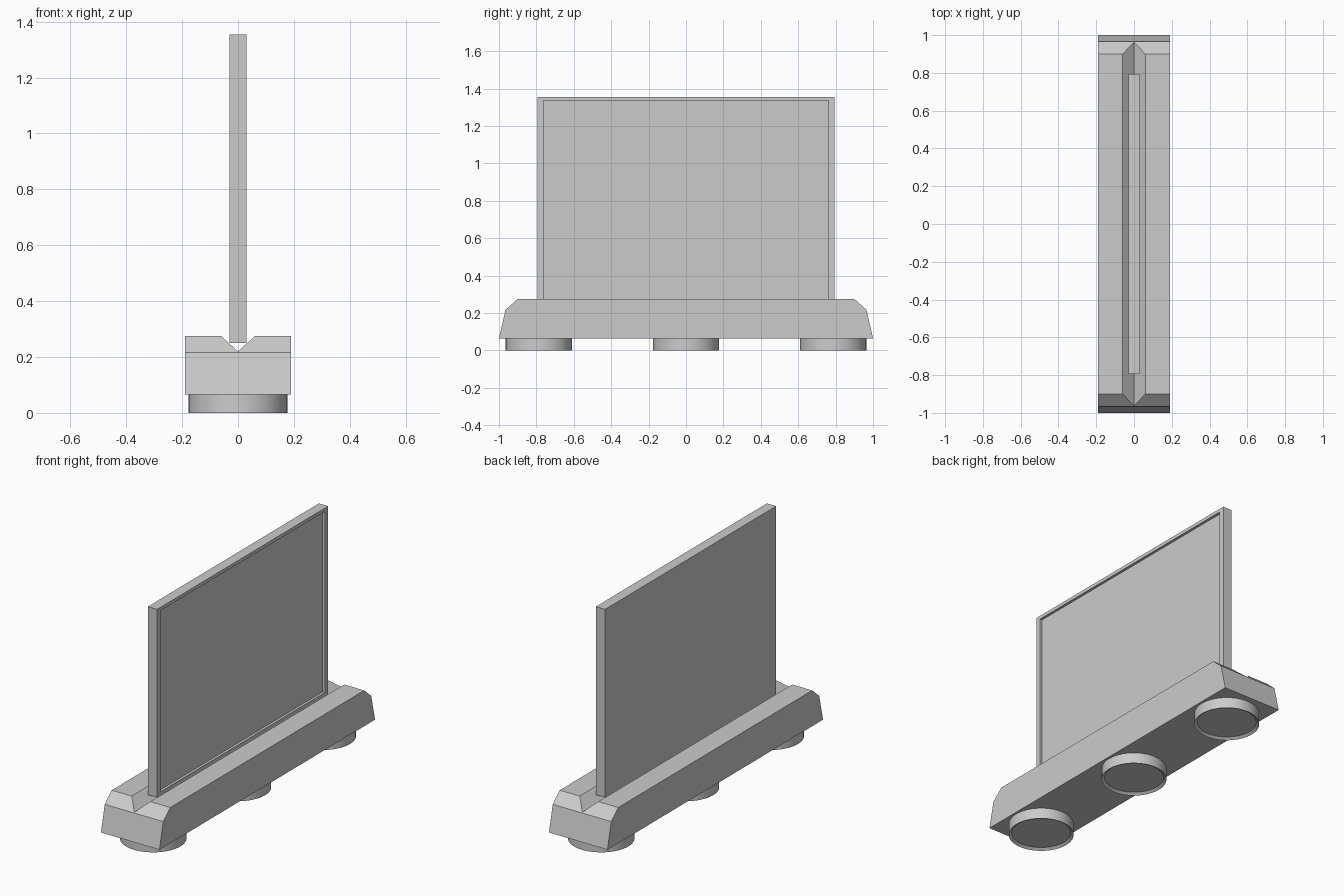
import bpy, bmesh

if "Cube" in bpy.data.objects:
    bpy.data.objects.remove(bpy.data.objects["Cube"])

def finish(name, bm):
    bmesh.ops.recalc_face_normals(bm, faces=bm.faces)
    me = bpy.data.meshes.new(name)
    bm.to_mesh(me)
    bm.free()
    ob = bpy.data.objects.new(name, me)
    bpy.context.collection.objects.link(ob)
    return ob

def prism(name, pts, direction):
    """Extrude a closed profile along a direction."""
    bm = bmesh.new()
    face = bm.faces.new([bm.verts.new(p) for p in pts])
    ext = bmesh.ops.extrude_face_region(bm, geom=[face])
    verts = [g for g in ext["geom"] if isinstance(g, bmesh.types.BMVert)]
    bmesh.ops.translate(bm, vec=direction, verts=verts)
    return finish(name, bm)

def box(name, lo, hi):
    pts = [(lo[0], lo[1], lo[2]), (hi[0], lo[1], lo[2]),
           (hi[0], hi[1], lo[2]), (lo[0], hi[1], lo[2])]
    return prism(name, pts, (0, 0, hi[2] - lo[2]))

def cut(ob, cutter):
    mod = ob.modifiers.new("cut", "BOOLEAN")
    mod.operation = "DIFFERENCE"
    mod.solver = "EXACT"
    mod.object = cutter
    cutter.hide_render = True
    cutter.hide_set(True)

# Base bar with sloped, chamfered ends and a V groove along the top
half = [(1.0, 0.065), (0.965, 0.217), (0.90, 0.275)]
profile = half + [(-y, z) for y, z in reversed(half)]
base = prism("base", [(-0.19, y, z) for y, z in profile], (0.38, 0, 0))
groove = prism("groove_cutter",
               [(-0.11, -1.1, 0.32), (0, -1.1, 0.22), (0.11, -1.1, 0.32)], (0, 2.2, 0))
cut(base, groove)

# Upright panel with a shallow framed recess on its right face
panel = box("panel", (-0.03, -0.793, 0.25), (0.03, 0.793, 1.355))
recess = box("recess_cutter", (0.015, -0.762, 0.272), (0.06, 0.762, 1.335))
cut(panel, recess)

# Three round feet with recessed undersides
for i, y in enumerate((-0.787, 0, 0.787)):
    bm = bmesh.new()
    bmesh.ops.create_cone(bm, cap_ends=True, segments=48, radius1=0.177,
                          radius2=0.177, depth=0.065)
    bmesh.ops.translate(bm, vec=(0, y, 0.0325), verts=bm.verts)
    bottom = min(bm.faces, key=lambda f: f.calc_center_median().z)
    bmesh.ops.inset_region(bm, faces=[bottom], thickness=0.016)
    bmesh.ops.translate(bm, vec=(0, 0, 0.012), verts=bottom.verts)
    foot = finish(f"foot_{i + 1}", bm)
    bpy.ops.object.select_all(action="DESELECT")
    foot.select_set(True)
    bpy.context.view_layer.objects.active = foot
    bpy.ops.object.shade_smooth_by_angle()
